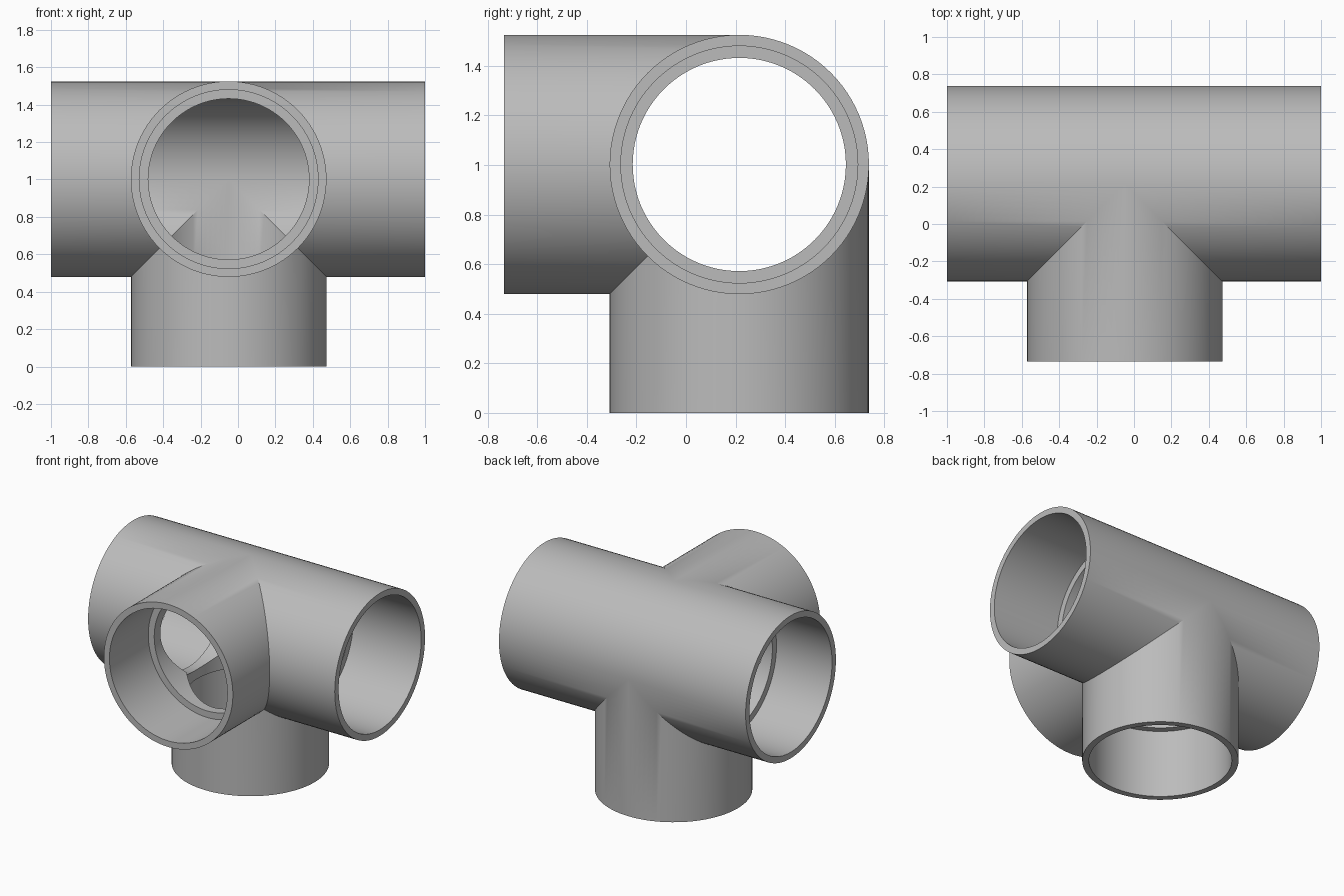
import bpy, bmesh, math
from mathutils import Vector

if "Cube" in bpy.data.objects:
    bpy.data.objects.remove(bpy.data.objects["Cube"])

CENTRE = Vector((-0.05, 0.215, 1.002))
R_OUT, R_SOCKET, R_BORE = 0.523, 0.478, 0.43
STOP = 0.5          # distance from the centre to the socket shoulder
SEGMENTS = 96       # multiple of 8, so the mitred seams meet exactly

# Arm direction and length
ARMS = [
    (Vector((1, 0, 0)), 1.05),
    (Vector((-1, 0, 0)), 0.95),
    (Vector((0, -1, 0)), 0.95),
    (Vector((0, 0, -1)), 1.002),
]

grey = bpy.data.materials.new("pipe grey")
grey.use_nodes = True
colour = (0.5, 0.5, 0.5, 1)
grey.diffuse_color = colour
grey.node_tree.nodes["Principled BSDF"].inputs["Base Color"].default_value = colour


def seam(radial, radius):
    """Distance along an arm at which it leaves its neighbours."""
    return radius * max(0, *(radial.dot(d) for d, _ in ARMS))


def add_arm(bm, axis, length):
    u = Vector((axis.y, axis.z, axis.x))
    v = axis.cross(u)
    rows = []
    for i in range(SEGMENTS):
        a = 2 * math.pi * i / SEGMENTS
        w = u * math.cos(a) + v * math.sin(a)
        # Outer wall, rim, socket, shoulder, bore
        profile = [
            (seam(w, R_OUT), R_OUT), (length, R_OUT),
            (length, R_SOCKET), (STOP, R_SOCKET),
            (STOP, R_BORE), (seam(w, R_BORE), R_BORE),
        ]
        rows.append([bm.verts.new(CENTRE + axis * t + w * r) for t, r in profile])
    for i, row in enumerate(rows):
        nxt = rows[(i + 1) % SEGMENTS]
        for k in range(len(row) - 1):
            bm.faces.new((row[k], row[k + 1], nxt[k + 1], nxt[k]))


# Four-way fitting: mitred arms welded along their seams
bm = bmesh.new()
for direction, reach in ARMS:
    add_arm(bm, direction, reach)
bmesh.ops.remove_doubles(bm, verts=bm.verts[:], dist=0.0005)
bmesh.ops.recalc_face_normals(bm, faces=bm.faces[:])
mesh = bpy.data.meshes.new("pipe_fitting")
bm.to_mesh(mesh)
bm.free()
mesh.materials.append(grey)
fitting = bpy.data.objects.new("pipe_fitting", mesh)
bpy.context.collection.objects.link(fitting)

bpy.ops.object.select_all(action="DESELECT")
fitting.select_set(True)
bpy.context.view_layer.objects.active = fitting
bpy.ops.object.shade_smooth_by_angle(angle=math.radians(30))
